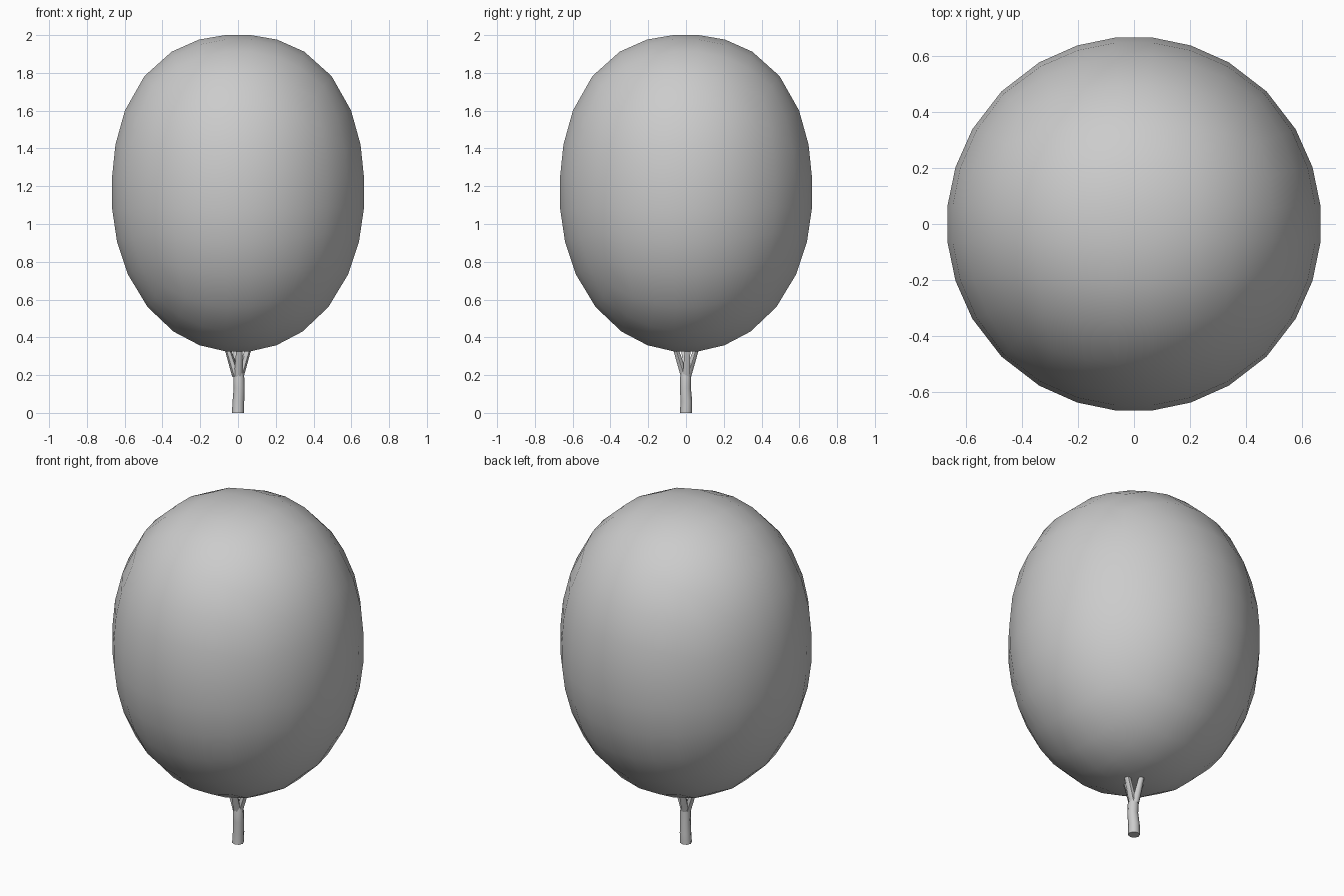
import bpy, bmesh
from math import sin, cos, pi, sqrt

if "Cube" in bpy.data.objects:
    bpy.data.objects.remove(bpy.data.objects["Cube"])


def finish(bm, name, angle):
    bmesh.ops.recalc_face_normals(bm, faces=bm.faces[:])
    me = bpy.data.meshes.new(name)
    bm.to_mesh(me)
    bm.free()
    ob = bpy.data.objects.new(name, me)
    bpy.context.collection.objects.link(ob)
    bpy.ops.object.select_all(action='DESELECT')
    ob.select_set(True)
    bpy.context.view_layer.objects.active = ob
    bpy.ops.object.shade_smooth_by_angle(angle=angle)
    return ob


def tube(name, path, sides=8):
    """Closed tube of horizontal rings; path items are (x, y, z, radius)."""
    bm = bmesh.new()
    rings = []
    for x, y, z, r in path:
        rings.append([bm.verts.new((x + r * cos(2 * pi * i / sides),
                                    y + r * sin(2 * pi * i / sides), z))
                      for i in range(sides)])
    for a, b in zip(rings, rings[1:]):
        for i in range(sides):
            j = (i + 1) % sides
            bm.faces.new((a[i], a[j], b[j], b[i]))
    bm.faces.new(rings[0])
    bm.faces.new(rings[-1])
    return finish(bm, name, pi / 3)


# Foliage: 7x7 cube sphere, stretched to an egg with fuller shoulders
bm = bmesh.new()
bmesh.ops.create_cube(bm, size=2)
bmesh.ops.subdivide_edges(bm, edges=bm.edges[:], cuts=6, use_grid_fill=True)
for v in bm.verts:
    x, y, z = v.co
    xx, yy, zz = x * x, y * y, z * z
    sx = x * sqrt(1 - yy / 2 - zz / 2 + yy * zz / 3)
    sy = y * sqrt(1 - xx / 2 - zz / 2 + xx * zz / 3)
    sz = z * sqrt(1 - xx / 2 - yy / 2 + xx * yy / 3)
    p = 2.3 if sz > 0 else 2.07
    s = (sqrt(sx * sx + sy * sy) ** p + abs(sz) ** p) ** (-1 / p)
    v.co = (sx * s * 0.672, sy * s * 0.672, 1.163 + sz * s * 0.844)
top = max(v.co.z for v in bm.verts)
for v in bm.verts:
    v.co.z += (2.0 - top) * (v.co.z - 0.325) / (top - 0.325)
finish(bm, "foliage", pi)

# Trunk with a slight bend
tube("trunk", [(0, 0, 0, 0.032), (0.002, 0.002, 0.06, 0.031),
               (0.006, -0.003, 0.13, 0.029), (0.004, -0.002, 0.19, 0.029),
               (0.002, 0, 0.23, 0.024)])

# Four branches spreading up into the foliage
for i in range(4):
    a = i * pi / 2 + 0.15
    tube(f"branch_{i + 1}", [(d * cos(a), d * sin(a), z, r) for d, z, r in
                             ((0.008, 0.19, 0.022), (0.03, 0.26, 0.02),
                              (0.055, 0.34, 0.017), (0.075, 0.41, 0.013))], 6)
